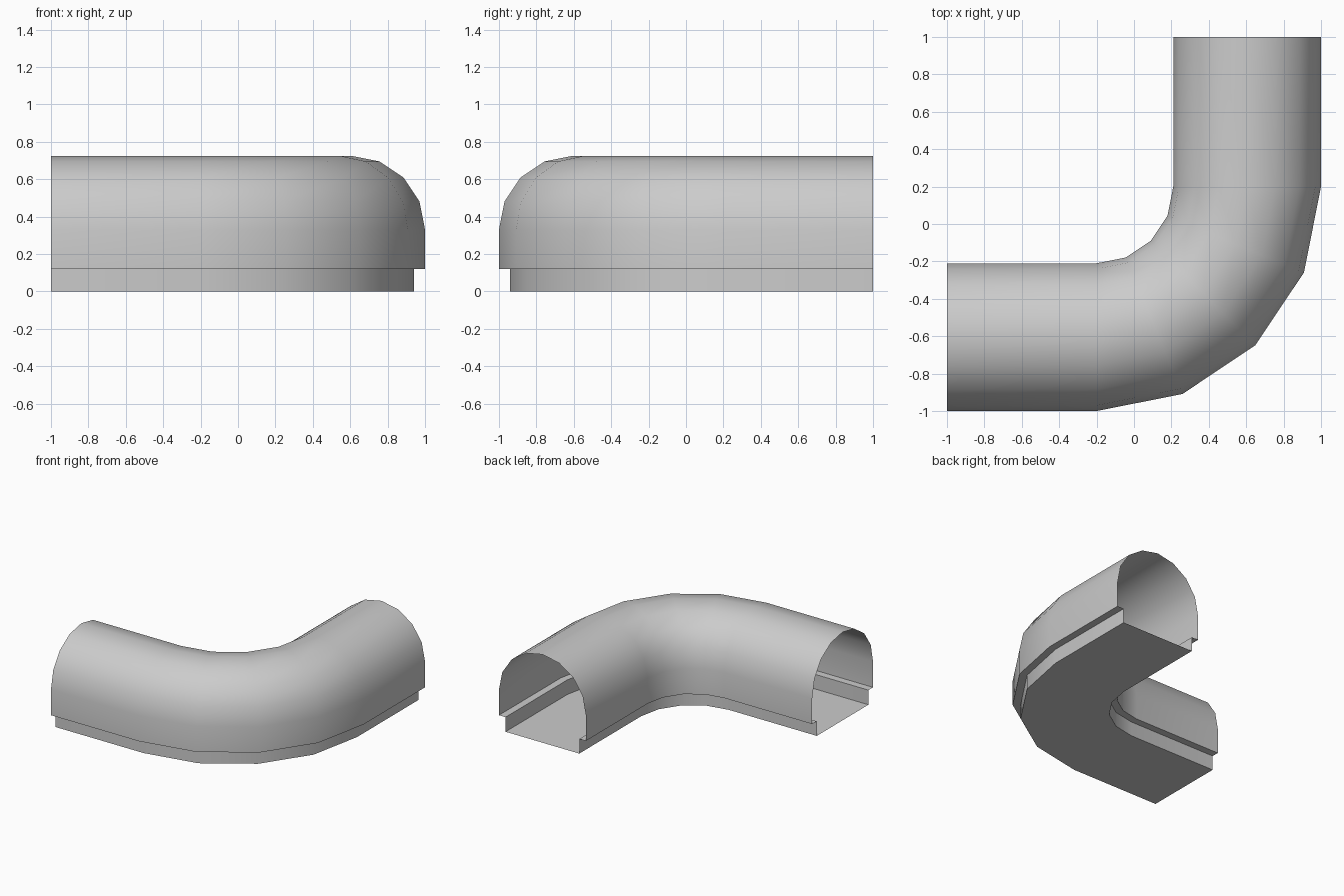
import bpy, bmesh
from math import sin, cos, pi, radians

if "Cube" in bpy.data.objects:
    bpy.data.objects.remove(bpy.data.objects["Cube"])

CENTRE = (-0.2, 0.2)        # centre of the bend
R_MID, HALF, LIP = 0.805, 0.395, 0.335

# Cross-section (offset from centreline, z): floor channel, ledges, round roof
profile = [(LIP, 0), (LIP, 0.12), (HALF, 0.12)]
profile += [(HALF * cos(pi * i / 8), 0.33 + HALF * sin(pi * i / 8)) for i in range(9)]
profile += [(-HALF, 0.12), (-LIP, 0.12), (-LIP, 0)]

# Stations along the path: (bend angle, shift x, shift y)
stations = [(-90, -0.8, 0)] + [(-90 + 22.5 * i, 0, 0) for i in range(5)] + [(0, 0, 0.8)]

# Sweep the section along the path, open at both ends
bm = bmesh.new()
rings = []
for deg, dx, dy in stations:
    a = radians(deg)
    rings.append([bm.verts.new((CENTRE[0] + dx + (R_MID + o) * cos(a),
                                CENTRE[1] + dy + (R_MID + o) * sin(a), z))
                  for o, z in profile])
n = len(profile)
for r0, r1 in zip(rings, rings[1:]):
    for i in range(n):
        j = (i + 1) % n
        bm.faces.new((r0[i], r1[i], r1[j], r0[j]))

mesh = bpy.data.meshes.new("curved_tunnel")
bm.to_mesh(mesh)
bm.free()
tunnel = bpy.data.objects.new("curved_tunnel", mesh)
bpy.context.collection.objects.link(tunnel)

# Smooth roof and bend, sharp ledges
bpy.context.view_layer.objects.active = tunnel
tunnel.select_set(True)
bpy.ops.object.shade_smooth_by_angle(angle=radians(35))
